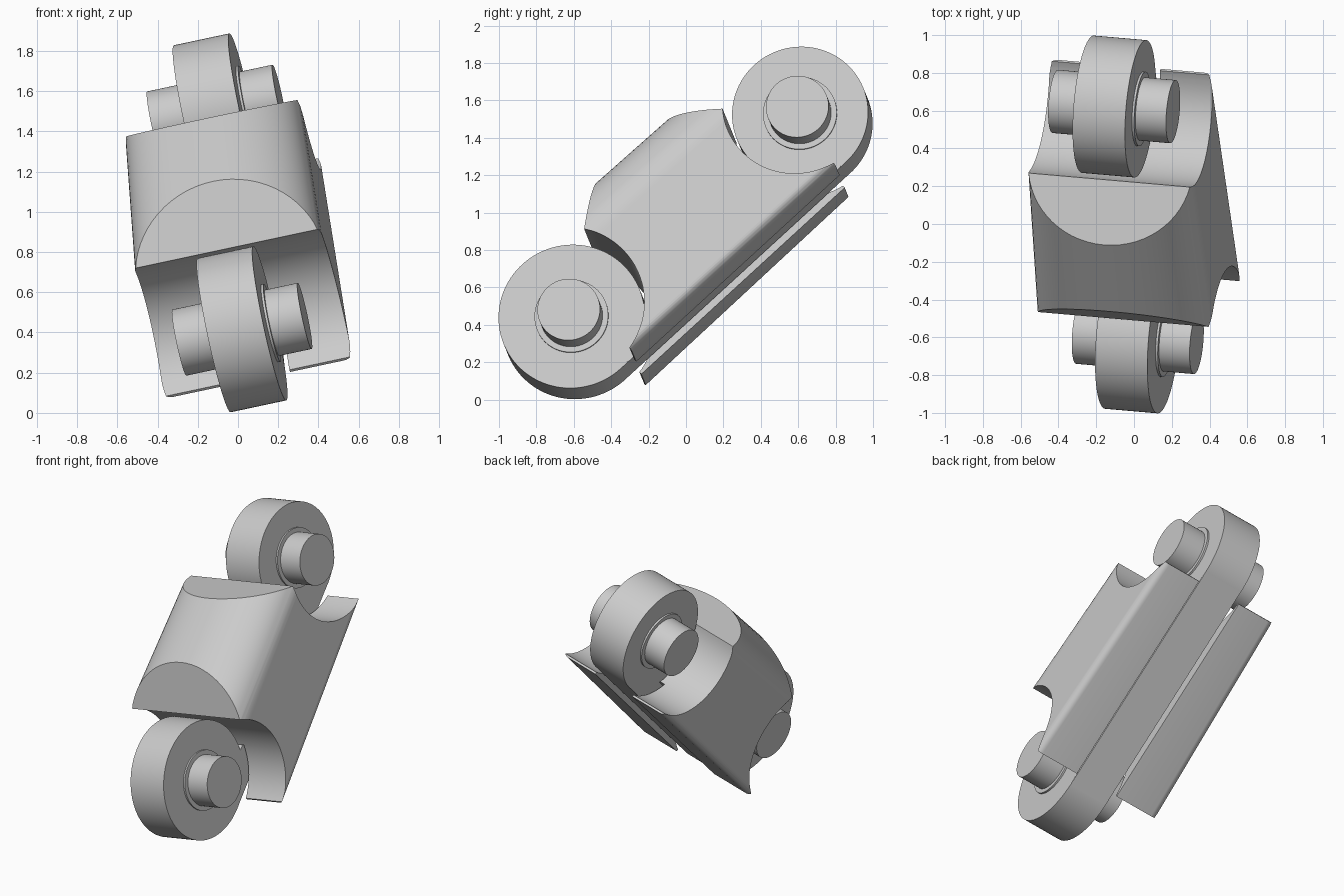
import bpy, bmesh, math
from mathutils import Matrix, Vector

cube = bpy.data.objects.get("Cube")
if cube:
    bpy.data.objects.remove(cube)

# One grey material for the whole model
grey = bpy.data.materials.new("plain grey")
grey.use_nodes = True
colour = (0.6, 0.6, 0.6, 1)
grey.diffuse_color = colour
grey.node_tree.nodes["Principled BSDF"].inputs["Base Color"].default_value = colour

# Local frame: x along the pins, y along the link, z towards the arched side
LOW = Vector((0.02, -0.60, 0.416))
HIGH = Vector((-0.105, 0.622, 1.501))
along = (HIGH - LOW).normalized()
arch = Vector((0.975, -0.088, 0.205)).cross(along).normalized()
across = along.cross(arch)
FRAME = Matrix.Translation(LOW) @ Matrix((across, along, arch)).transposed().to_4x4()
SPAN = (HIGH - LOW).length

R_LOW, R_HIGH, GAP = 0.392, 0.365, 0.027
HALF = 0.142


def finish(bm, name):
    bmesh.ops.recalc_face_normals(bm, faces=bm.faces)
    mesh = bpy.data.meshes.new(name)
    bm.to_mesh(mesh)
    bm.free()
    mesh.materials.append(grey)
    obj = bpy.data.objects.new(name, mesh)
    bpy.context.collection.objects.link(obj)
    obj.matrix_world = FRAME
    return obj


def smooth(obj, angle=32):
    bpy.ops.object.select_all(action='DESELECT')
    obj.select_set(True)
    bpy.context.view_layer.objects.active = obj
    bpy.ops.object.shade_smooth_by_angle(angle=math.radians(angle))


def cylinder(name, y, radius, half):
    bm = bmesh.new()
    turn = Matrix.Translation((0, y, 0)) @ Matrix.Rotation(math.pi / 2, 4, 'Y')
    bmesh.ops.create_cone(bm, cap_ends=True, segments=96, radius1=radius,
                          radius2=radius, depth=2 * half, matrix=turn)
    return finish(bm, name)


def loft(bm, start, end):
    a = [bm.verts.new(p) for p in start]
    b = [bm.verts.new(p) for p in end]
    bm.faces.new(a)
    bm.faces.new(b[::-1])
    for i in range(len(a)):
        j = (i + 1) % len(a)
        bm.faces.new((a[i], b[i], b[j], a[j]))


def section(y, half, bottom):
    # Flat bottom with rounded corners, straight sides, elliptical arch
    base, top, r = 0.18, 0.47, 0.045
    pts = []
    for i in range(7):
        t = math.pi / 2 * (i / 6 - 1)
        pts.append((half - r + r * math.cos(t), bottom + r + r * math.sin(t)))
    for i in range(17):
        t = math.pi / 2 * i / 16
        pts.append((half * math.cos(t), base + (top - base) * math.sin(t)))
    pts += [(-x, z) for x, z in reversed(pts[:-1])]
    return [(x, y, z) for x, z in pts]


def bevel_end(bm, p, q, outward):
    # Slice the arch with a plane through two side-profile points
    d = Vector((0, q[0] - p[0], q[1] - p[1]))
    normal = Vector((0, -d.z, d.y)) * outward
    geom = bm.verts[:] + bm.edges[:] + bm.faces[:]
    cut = bmesh.ops.bisect_plane(bm, geom=geom, plane_co=(0, *p), plane_no=normal, clear_outer=True)
    edges = [e for e in cut["geom_cut"] if isinstance(e, bmesh.types.BMEdge)]
    bmesh.ops.holes_fill(bm, edges=edges, sides=0)


# Arched body with sliced ends
bm = bmesh.new()
loft(bm, section(0.09, 0.482, -0.424), section(1.57, 0.44, -0.40))
bevel_end(bm, (0.345, 0.245), (0.60, 0.47), 1)
bevel_end(bm, (1.34, 0.225), (1.075, 0.468), -1)
body = finish(bm, "body")

# Round clearances at both ends and the channel underneath
bm = bmesh.new()
bmesh.ops.create_cube(bm, size=1, matrix=Matrix.Translation((0, SPAN / 2, -0.4))
                      @ Matrix.Diagonal((0.32, 3, 0.4, 1)))
cutters = [cylinder("lower_clearance", 0, R_LOW + GAP, 1),
           cylinder("upper_clearance", SPAN, R_HIGH + GAP, 1),
           finish(bm, "channel_cutter")]
for c in cutters:
    c.hide_render = True
    mod = body.modifiers.new(c.name, 'BOOLEAN')
    mod.operation = 'DIFFERENCE'
    mod.solver = 'EXACT'
    mod.object = c
bpy.context.view_layer.update()
graph = bpy.context.evaluated_depsgraph_get()
body_mesh = bpy.data.meshes.new_from_object(body.evaluated_get(graph))
body.modifiers.clear()
body.data = body_mesh
for c in cutters:
    bpy.data.objects.remove(c)
smooth(body)

# Round link eyes, raised collars and pins
for end, y, radius in (("lower", 0, R_LOW), ("upper", SPAN, R_HIGH)):
    smooth(cylinder(end + "_eye", y, radius, HALF))
    smooth(cylinder(end + "_collar", y, 0.198, HALF + 0.012))
    smooth(cylinder(end + "_pin", y, 0.168, 0.32))

# Bar joining the two eyes along the channel
bm = bmesh.new()
side = [(0, -R_LOW), (SPAN, -R_HIGH), (SPAN, -0.21), (0, -0.21)]
w = HALF - 0.001
loft(bm, [(-w, y, z) for y, z in side], [(w, y, z) for y, z in side])
finish(bm, "link_bar")
